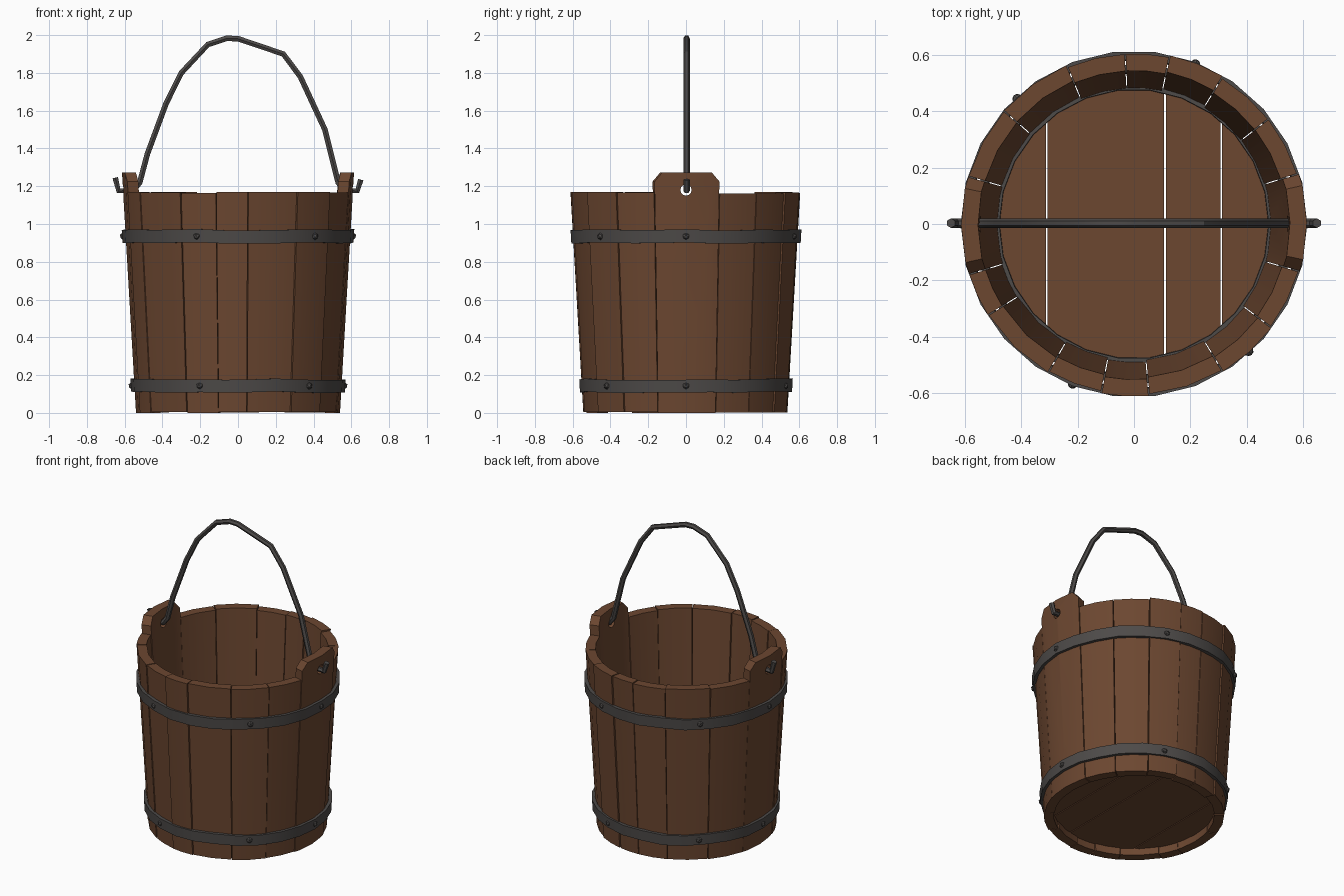
import bpy, bmesh, math, random
from mathutils import Vector

random.seed(4)
if "Cube" in bpy.data.objects:
    bpy.data.objects.remove(bpy.data.objects["Cube"])


def material(name, rgb):
    m = bpy.data.materials.new(name)
    m.use_nodes = True
    m.diffuse_color = (*rgb, 1)
    m.node_tree.nodes["Principled BSDF"].inputs["Base Color"].default_value = (*rgb, 1)
    return m


wood = material("brown wood", (0.15, 0.063, 0.03))
iron = material("dark iron", (0.075, 0.069, 0.066))
HEIGHT, THICK = 1.165, 0.06


def radius(z):
    """Outer radius of the tapered wall at height z."""
    return 0.54 + 0.068 * z / HEIGHT


def polar(r, a, z):
    return Vector((r * math.cos(a), r * math.sin(a), z))


def activate(ob):
    bpy.ops.object.select_all(action="DESELECT")
    ob.select_set(True)
    bpy.context.view_layer.objects.active = ob


def finish(name, bm, mat, smooth=True):
    bmesh.ops.recalc_face_normals(bm, faces=bm.faces)
    mesh = bpy.data.meshes.new(name)
    bm.to_mesh(mesh)
    bm.free()
    mesh.materials.append(mat)
    ob = bpy.data.objects.new(name, mesh)
    bpy.context.collection.objects.link(ob)
    if smooth:
        activate(ob)
        bpy.ops.object.shade_smooth_by_angle(angle=math.radians(30))
    return ob


def sweep(bm, sections, closed=False):
    """Skin a row of matching cross-sections."""
    loops = [[bm.verts.new(p) for p in s] for s in sections]
    pairs = list(zip(loops, loops[1:]))
    if closed:
        pairs.append((loops[-1], loops[0]))
    else:
        bm.faces.new(loops[0])
        bm.faces.new(loops[-1])
    for a, b in pairs:
        for i in range(len(a)):
            j = (i + 1) % len(a)
            bm.faces.new((a[i], a[j], b[j], b[i]))


# Staves: uneven widths, the two side ones rise into chamfered ears
def stave(name, start, end, ear):
    gap, shift = 0.2, random.uniform(-0.005, 0.005)
    top = HEIGHT + random.uniform(-0.005, 0.005)
    base = 0 if ear else random.uniform(0, 0.008)
    columns = [(0, top), (0.5, top), (1, top)]
    if ear:
        shift = 0
        columns = [(0, 1.225), (0.12, 1.272), (0.5, 1.272), (0.88, 1.272), (1, 1.225)]
    sections = []
    for f, t in columns:
        a = math.radians(start + gap + (end - start - 2 * gap) * f)
        lo, hi = radius(base) + shift, radius(t) + shift
        sections.append([polar(lo, a, base), polar(hi, a, t),
                         polar(hi - THICK, a, t), polar(lo - THICK, a, base)])
    bm = bmesh.new()
    sweep(bm, sections)
    return finish(name, bm, wood, smooth=not ear)


def drill(ob):
    bpy.ops.mesh.primitive_cylinder_add(vertices=12, radius=0.03, depth=2,
                                        location=(0, 0, 1.18), rotation=(0, math.pi / 2, 0))
    cutter = bpy.context.object
    cutter.hide_render = True
    activate(ob)
    mod = ob.modifiers.new("handle hole", "BOOLEAN")
    mod.operation, mod.object, mod.solver = "DIFFERENCE", cutter, "EXACT"
    bpy.ops.object.modifier_apply(modifier=mod.name)
    bpy.data.objects.remove(cutter)
    bpy.ops.object.shade_smooth_by_angle(angle=math.radians(30))


seams = [17, 38, 59, 78, 93, 113, 139, 164, 197, 212, 240, 259, 275, 301, 323, 344]
for i, start in enumerate(seams):
    end = seams[(i + 1) % len(seams)]
    end += 360 if end < start else 0
    ear = start in (164, 344)
    ob = stave("ear_stave" if ear else "stave", start, end, ear)
    if ear:
        drill(ob)


# Iron bands around the wall and around the floor inside
def band(name, z0, z1, outer, inner):
    bm = bmesh.new()
    sections = []
    for i in range(26):
        a = math.tau * i / 26
        wob = random.uniform(-0.004, 0.004)
        sections.append([polar(radius(z) + off, a, z + wob)
                         for z, off in ((z0, outer), (z1, outer), (z1, inner), (z0, inner))])
    sweep(bm, sections, closed=True)
    return finish(name, bm, iron)


band("upper_hoop", 0.90, 0.97, 0.019, -0.01)
band("lower_hoop", 0.11, 0.178, 0.019, -0.01)
band("floor_band", 0.09, 0.12, -THICK + 0.008, -THICK - 0.008)

# Rivets on both hoops
for z in (0.935, 0.143):
    for deg in (0, 69, 133, 180, 249, 312):
        bm = bmesh.new()
        bmesh.ops.create_icosphere(bm, subdivisions=1, radius=0.02)
        ob = finish("rivet", bm, iron, smooth=False)
        ob.location = polar(radius(z) + 0.013, math.radians(deg), z)
        ob.rotation_euler.z = math.radians(deg)

# Floor planks: slices of a disc with narrow gaps
R = 0.486
edges = [-R, -0.31, 0.11, 0.31, R]
for x0, x1 in zip(edges, edges[1:]):
    x0, x1 = x0 + 0.003, x1 - 0.003
    xs = [x0 + (x1 - x0) * i / 8 for i in range(9)]
    rim = [(x, math.sqrt(R * R - x * x)) for x in xs]
    outline = rim + [(x, -y) for x, y in reversed(rim)]
    bm = bmesh.new()
    sweep(bm, [[Vector((x, y, z)) for x, y in outline] for z in (0.05, 0.095)])
    finish("floor_plank", bm, wood, smooth=False)

# Bent wire handle, threaded through the ears with upturned ends
path = [(-0.65, 1.245), (-0.632, 1.175), (-0.55, 1.18), (-0.52, 1.22), (-0.48, 1.37),
        (-0.38, 1.64), (-0.30, 1.80), (-0.16, 1.95), (-0.06, 1.983), (0, 1.981),
        (0.24, 1.90), (0.33, 1.78), (0.46, 1.50), (0.53, 1.22), (0.56, 1.18),
        (0.632, 1.175), (0.65, 1.235)]
curve = bpy.data.curves.new("handle", "CURVE")
curve.dimensions = "3D"
curve.bevel_depth, curve.bevel_resolution = 0.017, 1
curve.use_fill_caps = True
spline = curve.splines.new("POLY")
spline.points.add(len(path) - 1)
for p, (x, z) in zip(spline.points, path):
    p.co = (x, 0.003, z, 1)
curve.materials.append(iron)
handle = bpy.data.objects.new("handle", curve)
bpy.context.collection.objects.link(handle)
activate(handle)
bpy.ops.object.convert(target="MESH")
bpy.ops.object.shade_smooth_by_angle(angle=math.radians(30))
